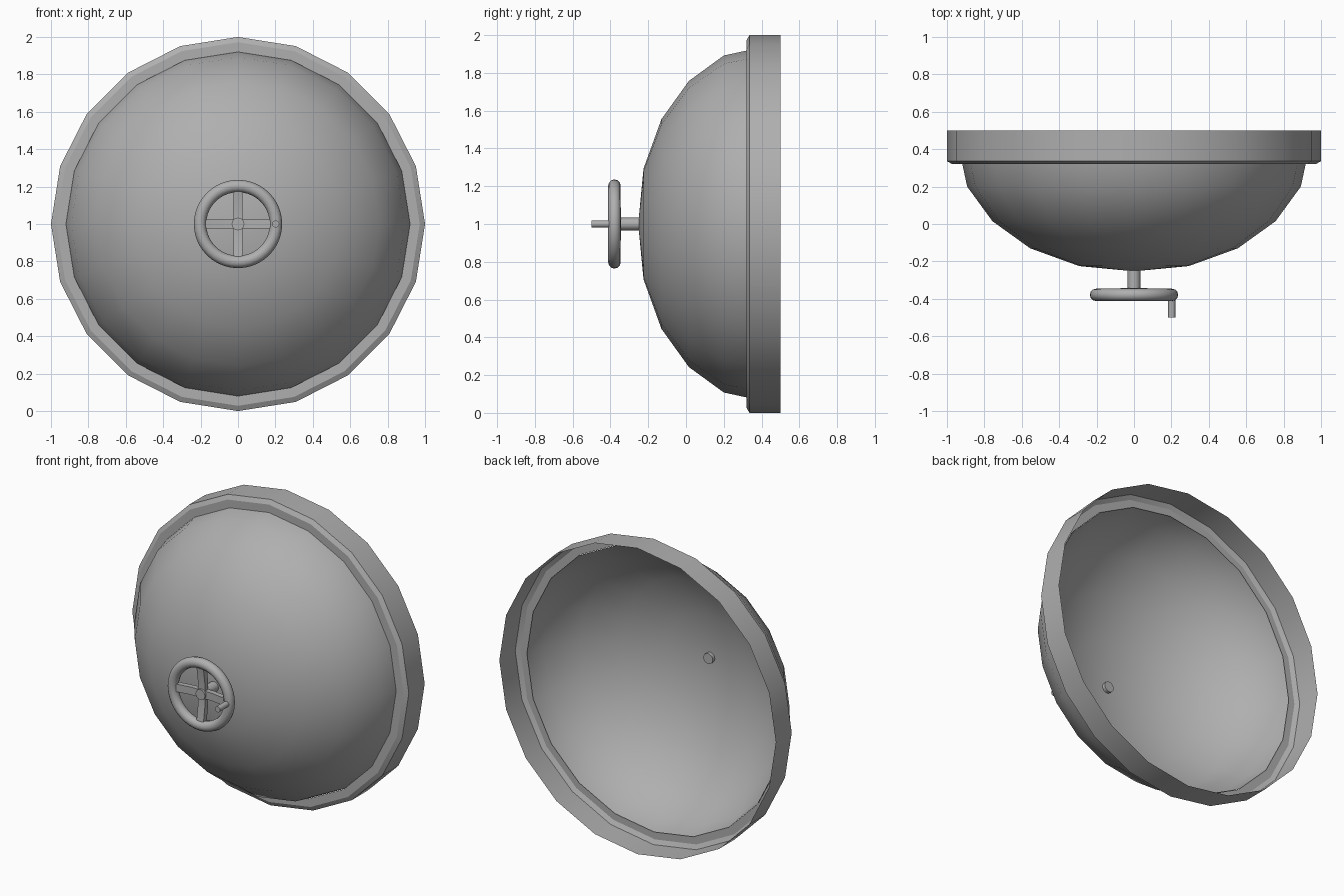
import bpy, bmesh, math
from mathutils import Vector

if "Cube" in bpy.data.objects:
    bpy.data.objects.remove(bpy.data.objects["Cube"])

# Dark grey metal for every part
metal = bpy.data.materials.new("dark_grey_metal")
metal.diffuse_color = (0.43, 0.43, 0.43, 1)
metal.use_nodes = True
metal.node_tree.nodes["Principled BSDF"].inputs["Base Color"].default_value = metal.diffuse_color


def finish(name, bm, angle=35):
    bmesh.ops.recalc_face_normals(bm, faces=bm.faces)
    me = bpy.data.meshes.new(name)
    bm.to_mesh(me)
    bm.free()
    me.materials.append(metal)
    ob = bpy.data.objects.new(name, me)
    bpy.context.collection.objects.link(ob)
    bpy.ops.object.select_all(action='DESELECT')
    ob.select_set(True)
    bpy.context.view_layer.objects.active = ob
    bpy.ops.object.shade_smooth_by_angle(angle=math.radians(angle))
    return ob


def lathe(name, profile, n, cx=0, closed=False, angle=35):
    """Revolve (radius, y) points around a y-parallel axis at x=cx, z=1."""
    bm = bmesh.new()
    rings = []
    for r, y in profile:
        if r == 0:
            rings.append([bm.verts.new((cx, y, 1))] * n)
        else:
            rings.append([bm.verts.new((cx + r * math.cos(2 * math.pi * i / n), y,
                                        1 + r * math.sin(2 * math.pi * i / n)))
                          for i in range(n)])
    pairs = list(zip(rings, rings[1:]))
    if closed:
        pairs.append((rings[-1], rings[0]))
    for a, b in pairs:
        for i in range(n):
            j = (i + 1) % n
            bm.faces.new(list(dict.fromkeys((a[i], a[j], b[j], b[i]))))
    return finish(name, bm, angle)


# Open hatch shell: dome in front
lathe("dome", [(0, -0.253), (0.293, -0.225), (0.555, -0.13), (0.757, 0.015),
               (0.892, 0.20), (0.92, 0.33)], 20)

# Thin flanged rim with a small chamfer
lathe("rim", [(0.92, 0.32), (0.972, 0.32), (1.0, 0.336), (1.0, 0.5)], 20, angle=22)

# Shaft through the dome
lathe("shaft", [(0, -0.39), (0.034, -0.39), (0.034, -0.228), (0, -0.228)], 16)

# Handwheel ring
ring = [(0.203 + 0.033 * math.cos(k * math.pi / 6), -0.379 + 0.033 * math.sin(k * math.pi / 6))
        for k in range(12)]
lathe("handwheel_ring", ring, 40, closed=True)

# Turning knob
lathe("handwheel_knob", [(0, -0.5), (0.019, -0.5), (0.019, -0.38), (0, -0.38)], 12, cx=0.202)

# Spokes, dished slightly toward the dome
for k in range(4):
    a = k * math.pi / 2
    out = Vector((math.cos(a), 0, math.sin(a)))
    side = Vector((-math.sin(a), 0, math.cos(a)))
    bm = bmesh.new()
    secs = []
    for r, y in ((0, -0.36), (0.07, -0.36), (0.195, -0.379)):
        c = Vector((0, y, 1)) + out * r
        secs.append([bm.verts.new(c + side * 0.025 * s + Vector((0, 0.017 * t, 0)))
                     for s, t in ((-1, -1), (1, -1), (1, 1), (-1, 1))])
    for p, q in zip(secs, secs[1:]):
        for i in range(4):
            j = (i + 1) % 4
            bm.faces.new((p[i], p[j], q[j], q[i]))
    bm.faces.new(secs[0])
    bm.faces.new(secs[-1])
    finish("spoke_%d" % (k + 1), bm)
